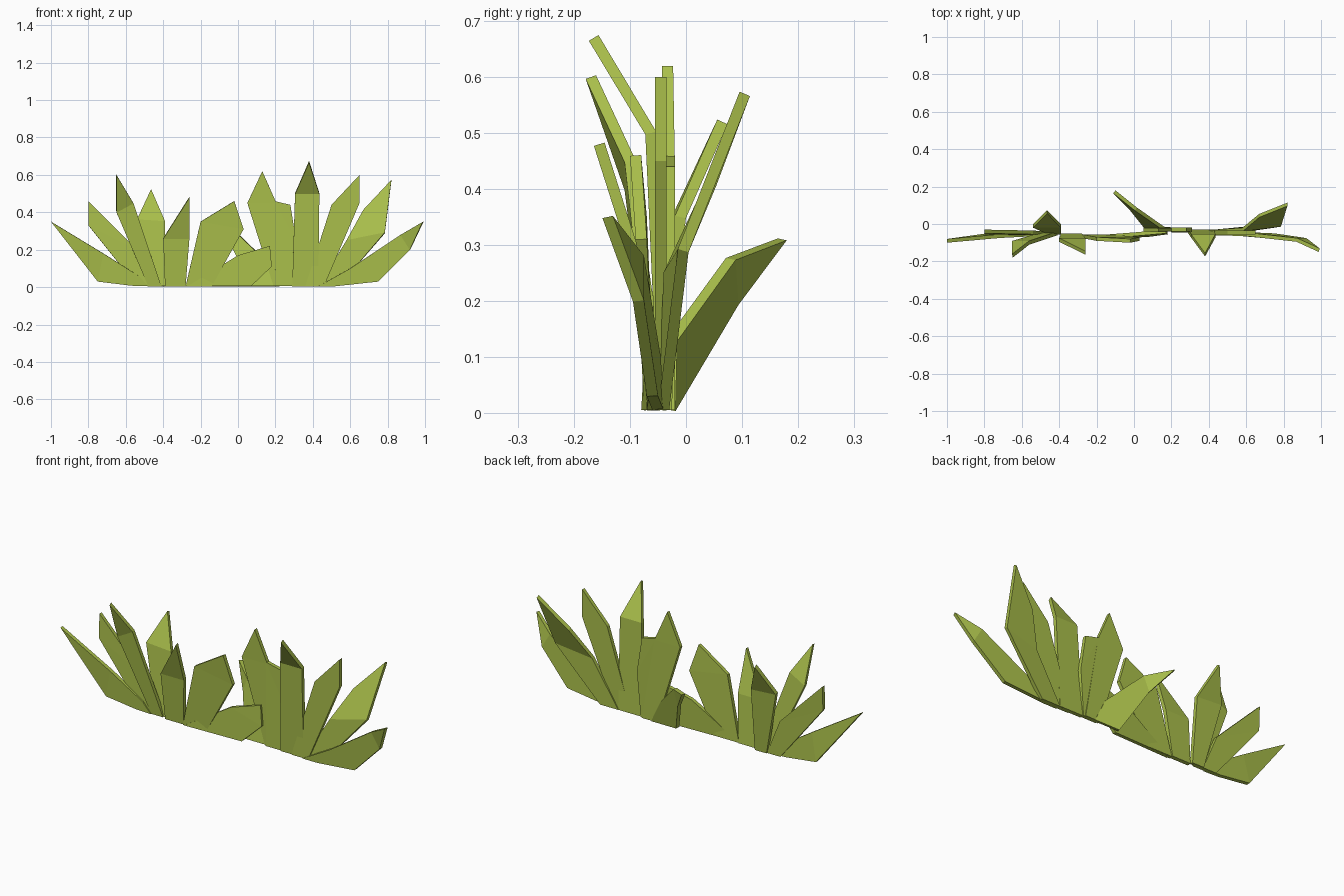
import bpy, bmesh

THICK = 0.02
green = bpy.data.materials.new("leaf_green")
green.diffuse_color = (0.40, 0.52, 0.07, 1)


def blade(name, pts, a, b):
    """Flat leaf outline folded along the crease a-b, thickened to a slab."""
    bm = bmesh.new()
    v = [bm.verts.new(p) for p in pts]
    bm.faces.new(v[:a + 1] + v[b:])
    bm.faces.new(v[a:b + 1])
    bmesh.ops.recalc_face_normals(bm, faces=bm.faces)
    me = bpy.data.meshes.new(name)
    bm.to_mesh(me)
    bm.free()
    me.materials.append(green)
    ob = bpy.data.objects.new(name, me)
    bpy.context.collection.objects.link(ob)
    sol = ob.modifiers.new("thickness", 'SOLIDIFY')
    sol.thickness = THICK
    sol.offset = 0


def spear(name, base, right, tip, left):
    """Upright blade: base is (x0, x1, y), the rest are points in space."""
    x0, x1, y = base
    blade(name, [(x0, y, 0.005), (x1, y, 0.005), right, tip, left], 2, 4)


# Left tuft, upright blades
spear("left_blade_outer", (-.54, -.46, -.05), (-.54, -.045, .20), (-.80, -.04, .46), (-.80, -.045, .33))
spear("left_blade_tall", (-.48, -.41, -.05), (-.56, -.10, .45), (-.65, -.17, .60), (-.65, -.10, .40))
spear("left_blade_back", (-.46, -.39, -.045), (-.39, -.01, .35), (-.465, .065, .52), (-.54, -.01, .36))
spear("left_blade_middle", (-.39, -.28, -.06), (-.26, -.085, .26), (-.26, -.155, .48), (-.40, -.085, .26))
spear("left_blade_inner", (-.28, -.14, -.065), (.03, -.08, .31), (-.02, -.09, .46), (-.20, -.08, .35))

# Left tuft, low side leaves
blade("left_low_leaf", [(-.48, -.055, .005), (-.53, -.055, .06), (-.72, -.065, .18),
                        (-1, -.09, .35), (-.75, -.055, .03), (-.57, -.055, .008)], 2, 4)
blade("left_low_leaf_inner", [(-.27, -.07, .005), (.07, -.06, .005), (.18, -.045, .11),
                              (.17, -.04, .22), (0, -.055, .17), (-.13, -.065, .09)], 2, 4)

# Right tuft, upright blades
spear("right_blade_outer", (.19, .28, -.03), (.205, -.03, .45), (.13, -.033, .62), (.05, -.03, .45))
spear("right_blade_blunt", (.20, .29, -.035), (.31, -.03, .25), (.28, -.03, .44), (.195, -.03, .46))
spear("right_blade_tall", (.29, .43, -.04), (.435, -.063, .50), (.38, -.165, .67), (.305, -.063, .50))
spear("right_blade_middle", (.36, .46, -.045), (.65, -.045, .45), (.65, -.045, .60), (.50, -.045, .44))
blade("right_blade_back", [(.43, -.04, .005), (.54, -.04, .005), (.785, -.005, .29), (.82, .105, .57),
                           (.67, .045, .41), (.58, -.03, .25)], 2, 5)

# Right tuft, low side leaves
blade("right_low_leaf", [(.43, -.05, .005), (.52, -.05, .005), (.75, -.06, .03), (.92, -.085, .20),
                         (.99, -.14, .35), (.87, -.085, .28), (.60, -.055, .10)], 3, 5)
blade("right_back_leaf", [(.22, -.028, .005), (.07, -.028, .005), (-.02, .085, .195),
                          (-.105, .172, .31), (.01, .08, .275), (.16, -.025, .13)], 2, 4)
